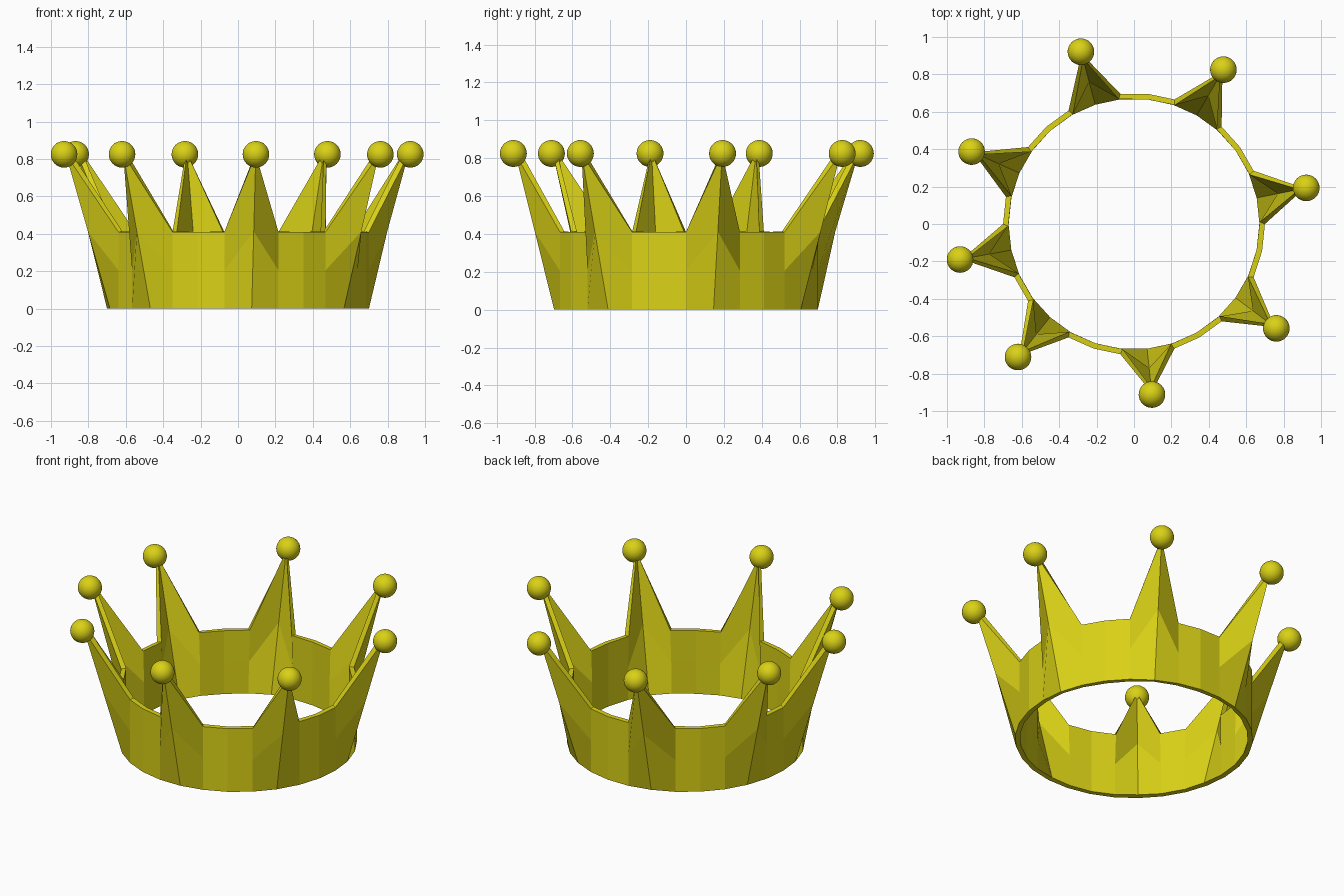
import bpy, bmesh
from math import radians, cos, sin, hypot

if "Cube" in bpy.data.objects:
    bpy.data.objects.remove(bpy.data.objects["Cube"])

gold = bpy.data.materials.new("gold")
gold.diffuse_color = (0.70, 0.64, 0.008, 1)
gold.use_nodes = True
gold.node_tree.nodes["Principled BSDF"].inputs["Base Color"].default_value = gold.diffuse_color

SEGMENTS = 30
BASE_R = 0.70
BAND_H = 0.41
TIP_Z = 0.825
BALL_R = 0.071
# ring column of each point -> centre of its ball (x, y)
POINTS = {1: (0.921, 0.193), 5: (0.478, 0.825), 9: (-0.284, 0.921),
          13: (-0.868, 0.387), 16: (-0.930, -0.19), 19: (-0.620, -0.711),
          23: (0.096, -0.912), 27: (0.761, -0.558)}


def new_object(name, bm, smooth):
    mesh = bpy.data.meshes.new(name)
    bm.to_mesh(mesh)
    bm.free()
    for p in mesh.polygons:
        p.use_smooth = smooth
    mesh.materials.append(gold)
    ob = bpy.data.objects.new(name, mesh)
    bpy.context.collection.objects.link(ob)
    return ob


# Crown band: 30 columns, with the point columns pulled up and outwards
bm = bmesh.new()
columns = []
for i in range(SEGMENTS):
    a = radians(360 / SEGMENTS * i)
    bx, by = BASE_R * cos(a), BASE_R * sin(a)
    tx, ty, tz = bx, by, BAND_H
    if i in POINTS:
        x, y = POINTS[i]
        k = 1 - 0.01 / hypot(x, y)
        tx, ty, tz = x * k, y * k, TIP_Z
    columns.append([bm.verts.new((bx + (tx - bx) * t, by + (ty - by) * t, tz * t))
                    for t in (0, 0.5, 1)])
for i in range(SEGMENTS):
    c, n = columns[i], columns[(i + 1) % SEGMENTS]
    for j in range(2):
        bm.faces.new((c[j], n[j], n[j + 1], c[j + 1]))
band = new_object("crown_band", bm, False)
wall = band.modifiers.new("wall", 'SOLIDIFY')
wall.thickness = 0.03
wall.offset = -1

# Balls on the points
for n, (x, y) in enumerate(POINTS.values(), 1):
    bm = bmesh.new()
    bmesh.ops.create_uvsphere(bm, u_segments=32, v_segments=16, radius=BALL_R)
    ball = new_object(f"point_ball_{n}", bm, True)
    ball.location = (x, y, TIP_Z)
